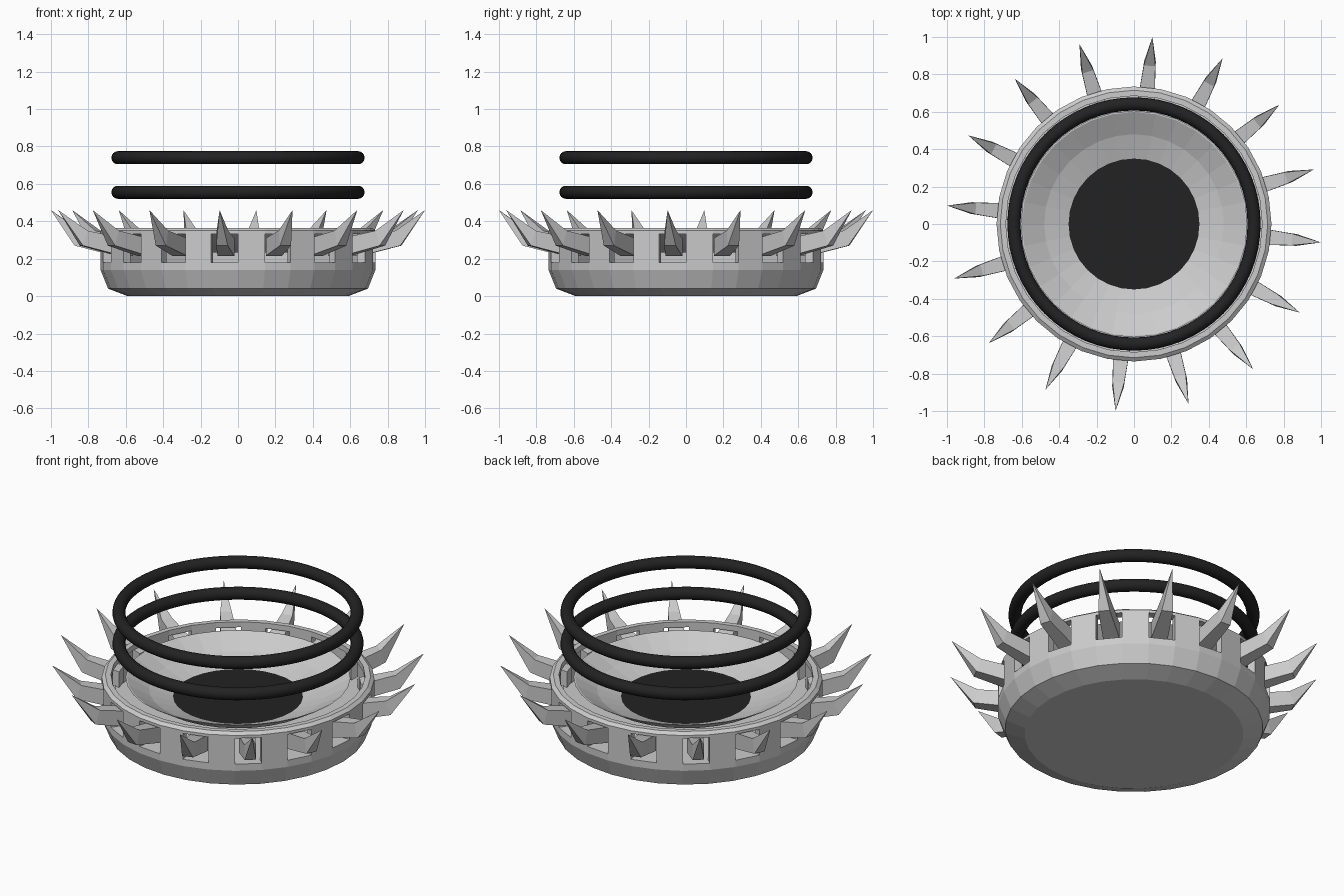
import bpy, bmesh, math

if "Cube" in bpy.data.objects:
    bpy.data.objects.remove(bpy.data.objects["Cube"])

SEG = 32                      # facets round the body
STEP = 2 * math.pi / SEG


def material(name, value):
    m = bpy.data.materials.new(name)
    m.diffuse_color = (value, value, value, 1)
    m.use_nodes = True
    m.node_tree.nodes["Principled BSDF"].inputs["Base Color"].default_value = m.diffuse_color
    return m


metal = material("light grey metal", 0.6)
rubber = material("black rubber", 0.016)


def polar(r, a, z):
    return (r * math.cos(a), r * math.sin(a), z)


def finish(bm, name, mats):
    bmesh.ops.recalc_face_normals(bm, faces=bm.faces)
    me = bpy.data.meshes.new(name)
    bm.to_mesh(me)
    bm.free()
    ob = bpy.data.objects.new(name, me)
    bpy.context.collection.objects.link(ob)
    for m in mats:
        me.materials.append(m)
    return ob


def lathe(name, profile, mats, closed=False):
    """Spin (radius, z) points; open profiles get capped at both ends."""
    bm = bmesh.new()
    rings = [[bm.verts.new(polar(r, i * STEP, z)) for i in range(SEG)]
             for r, z in profile]
    pairs = list(zip(rings, rings[1:]))
    if closed:
        pairs.append((rings[-1], rings[0]))
    for a, b in pairs:
        for i in range(SEG):
            j = (i + 1) % SEG
            bm.faces.new((a[i], a[j], b[j], b[i]))
    if not closed:
        bm.faces.new(rings[0])
        bm.faces.new(rings[-1])
    return finish(bm, name, mats)


def hull_box(bm, sections):
    """Join four-point sections into one closed prism."""
    rows = [[bm.verts.new(p) for p in s] for s in sections]
    for a, b in zip(rows, rows[1:]):
        for i in range(4):
            j = (i + 1) % 4
            bm.faces.new((a[i], a[j], b[j], b[i]))
    bm.faces.new(rows[0])
    return rows[-1]


# Lower body with chamfered foot
lathe("lower_body", [(0.59, 0), (0.695, 0.04), (0.735, 0.14), (0.735, 0.18),
                     (0.69, 0.18)], [metal])

# Top rim above the windows
lathe("top_rim", [(0.735, 0.333), (0.735, 0.35), (0.715, 0.365),
                  (0.685, 0.365), (0.685, 0.333)], [metal], closed=True)

# Shallow dish with a dark centre pad
dish = lathe("dish", [(0.35, 0.24), (0.48, 0.285), (0.598, 0.352),
                      (0.606, 0.352), (0.485, 0.277), (0.35, 0.232)],
             [metal, rubber])
for p in dish.data.polygons:
    if len(p.vertices) > 4 and p.center.z > 0.236:
        p.material_index = 1

# Wall posts: every second facet is solid, the others are windows
bm = bmesh.new()
for k in range(0, SEG, 2):
    a, b = k * STEP, (k + 1) * STEP
    end = hull_box(bm, [[polar(0.735, a, z), polar(0.735, b, z),
                         polar(0.69, b, z), polar(0.69, a, z)]
                        for z in (0.18, 0.333)])
    bm.faces.new(end)
finish(bm, "wall_posts", [metal])

# Bent spikes coming out of the windows
bm = bmesh.new()
for k in range(0, SEG, 2):
    ang = (k - 0.5) * STEP
    c, s = math.cos(ang), math.sin(ang)

    def place(r, t, z):
        return (r * c - t * s, r * s + t * c, z)

    sections = []
    for r_low, z_low, r_top, z_top, half in ((0.66, 0.215, 0.66, 0.31, 0.045),
                                             (0.875, 0.27, 0.85, 0.35, 0.031)):
        sections.append([place(r_low, -half, z_low), place(r_low, half, z_low),
                         place(r_top, half, z_top), place(r_top, -half, z_top)])
    end = hull_box(bm, sections)
    tip = bm.verts.new(place(1.005, 0, 0.46))
    for i in range(4):
        bm.faces.new((end[i], end[(i + 1) % 4], tip))
finish(bm, "spikes", [metal])

# Two floating rubber rings
for name, z in (("lower_ring", 0.555), ("upper_ring", 0.74)):
    bpy.ops.mesh.primitive_torus_add(major_radius=0.642, minor_radius=0.035,
                                     major_segments=64, minor_segments=16,
                                     location=(0, 0, z))
    ring = bpy.context.object
    ring.name = name
    ring.data.materials.append(rubber)
    bpy.ops.object.shade_smooth()
